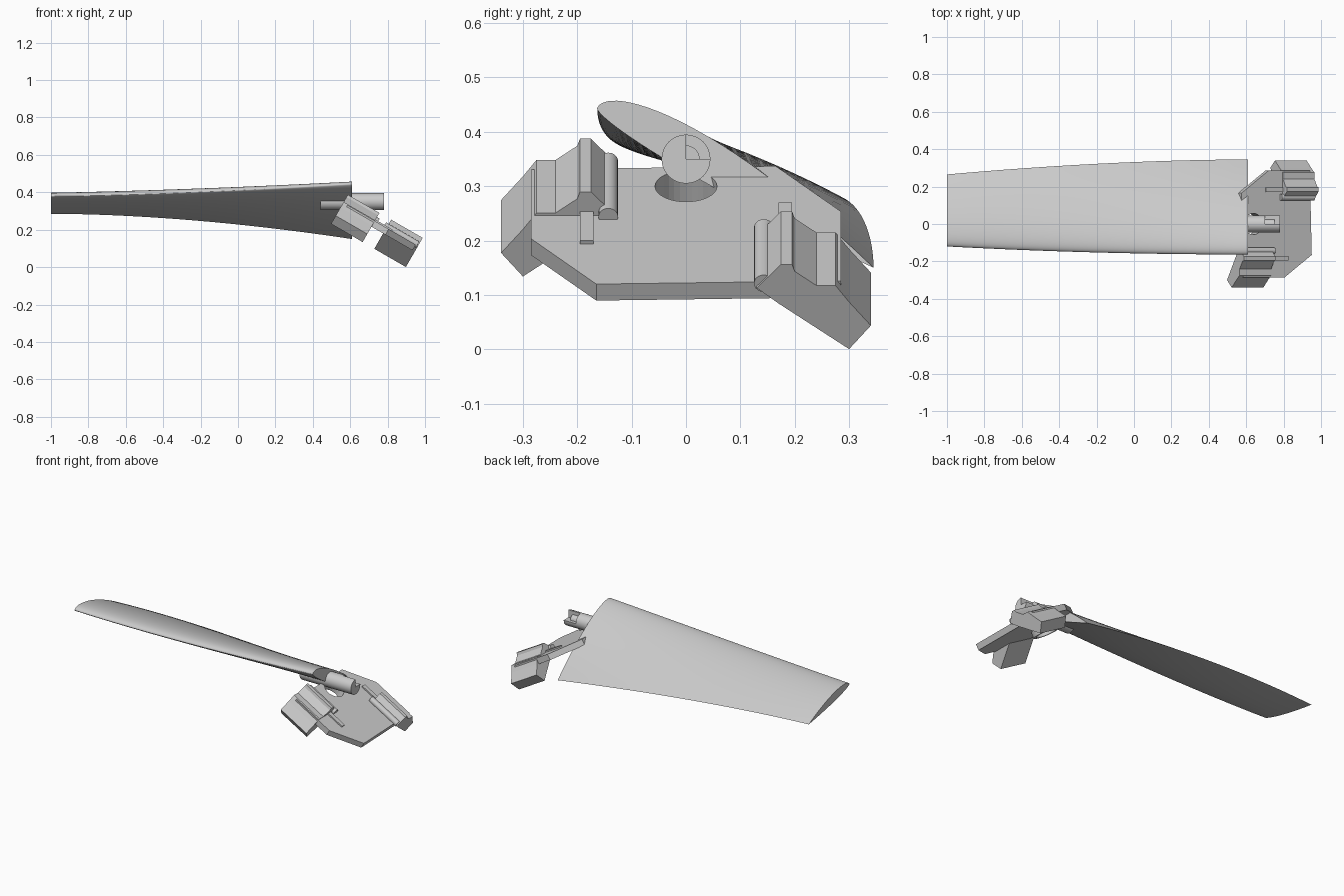
import bpy, bmesh, math
from mathutils import Matrix, Vector

if "Cube" in bpy.data.objects:
    bpy.data.objects.remove(bpy.data.objects["Cube"])

grey = bpy.data.materials.new("plain_grey")
grey.use_nodes = True
grey.diffuse_color = (0.6, 0.6, 0.6, 1)
grey.node_tree.nodes["Principled BSDF"].inputs["Base Color"].default_value = (0.6, 0.6, 0.6, 1)

# Hub frame: origin on the plate's top face, tilted down towards +x
HUB = Matrix.Translation((0.7625, 0, 0.2285)) @ Matrix.Rotation(math.radians(30), 4, 'Y')
HALF_TURN = Matrix.Rotation(math.pi, 4, 'Z')


def loft(name, rings, matrix=Matrix(), smooth=None):
    """Skin a list of equal-length closed rings and cap both ends."""
    bm = bmesh.new()
    rows = [[bm.verts.new(matrix @ Vector(p)) for p in ring] for ring in rings]
    for a, b in zip(rows, rows[1:]):
        for i in range(len(a)):
            j = (i + 1) % len(a)
            bm.faces.new((a[i], a[j], b[j], b[i]))
    bm.faces.new(rows[0][::-1])
    bm.faces.new(rows[-1])
    bmesh.ops.recalc_face_normals(bm, faces=bm.faces)
    mesh = bpy.data.meshes.new(name)
    bm.to_mesh(mesh)
    bm.free()
    mesh.materials.append(grey)
    obj = bpy.data.objects.new(name, mesh)
    bpy.context.collection.objects.link(obj)
    if smooth:
        bpy.ops.object.select_all(action='DESELECT')
        obj.select_set(True)
        bpy.context.view_layer.objects.active = obj
        bpy.ops.object.shade_smooth_by_angle(angle=math.radians(smooth))
    return obj


def along_x(profile, x0, x1):
    return [[(x, y, z) for y, z in profile] for x in (x0, x1)]


def along_z(profile, z0, z1):
    return [[(x, y, z) for x, y in profile] for z in (z0, z1)]


def arc(cx, cy, r, start=0, sweep=360, n=32):
    steps = n if sweep == 360 else n + 1
    angles = [math.radians(start + sweep * i / n) for i in range(steps)]
    return [(cx + r * math.cos(a), cy + r * math.sin(a)) for a in angles]


# Twisted blade: aerofoil sections from the narrow tip to the root
def blade_section(t):
    lead = Vector((-0.12 - 0.043 * (1 - (1 - t) ** 2), 0.38 + 0.065 * t ** 1.5))
    trail = Vector((0.265 + 0.08 * (1 - (1 - t) ** 1.8), 0.285 - 0.135 * t ** 1.8))
    chord = trail - lead
    up = Vector((-chord.y, chord.x))
    n = 24
    ring = []
    for side, indices in ((0.095, range(n, -1, -1)), (-0.035, range(1, n))):
        for i in indices:
            s = (i / n) ** 2 if i < n else 1
            p = lead + chord * s + up * side * 2.6 * math.sqrt(s) * (1 - s)
            ring.append((-1 + 1.61 * t, p.x, p.y))
    return ring


loft("blade", [blade_section(i / 24) for i in range(25)], smooth=40)

# Pitch shaft through the blade root, with a notched end and inner pin
loft("shaft", along_x(arc(0, 0.35, 0.045), 0.44, 0.70), smooth=40)
loft("shaft_notched_end", along_x([(0, 0.35)] + arc(0, 0.35, 0.045, 90, 270, 24), 0.70, 0.78), smooth=40)
loft("shaft_pin", along_x(arc(0, 0.35, 0.025), 0.70, 0.75), smooth=40)

# Tilted hub plate, the same after a half turn
half = [(0.217, -0.165), (0.05, -0.285), (-0.205, -0.285)]
outline = half + [(-u, -y) for u, y in half]
plate = loft("hub_plate", along_z(outline, -0.035, 0), HUB)
collar = loft("hole_collar", along_z(arc(-0.143, 0, 0.072), -0.068, -0.02), HUB, smooth=40)

# Round hole below the shaft
cutter = loft("hole_cutter", along_z(arc(-0.143, 0, 0.057), -0.2, 0.1), HUB)
cutter.hide_render = True
cutter.hide_viewport = True
cutter.display_type = 'WIRE'
for part in (plate, collar):
    cut = part.modifiers.new("hole", 'BOOLEAN')
    cut.object = cutter
    cut.operation = 'DIFFERENCE'
    cut.solver = 'EXACT'

# Stepped clamp, round bar and thin rod on opposite corners of the plate
clamp = [(0.13, 0), (0.175, 0.05), (0.195, 0.05), (0.2, 0.035), (0.24, 0.005), (0.275, 0.005),
         (0.3, -0.03), (0.34, -0.08), (0.3, -0.13), (0.17, -0.033)]
for side, turn in (("left", Matrix()), ("right", HALF_TURN)):
    frame = HUB @ turn
    loft(side + "_clamp", along_x(clamp, 0.036, 0.231), frame)
    loft(side + "_round_bar", along_x(arc(0.143, 0.006, 0.018, n=20), 0.02, 0.225), frame, smooth=40)
    rod = [(0.17, -0.01), (0.195, -0.01), (0.195, 0.008), (0.17, 0.008)]
    loft(side + "_rod", along_x(rod, -0.07, 0.06), frame)
